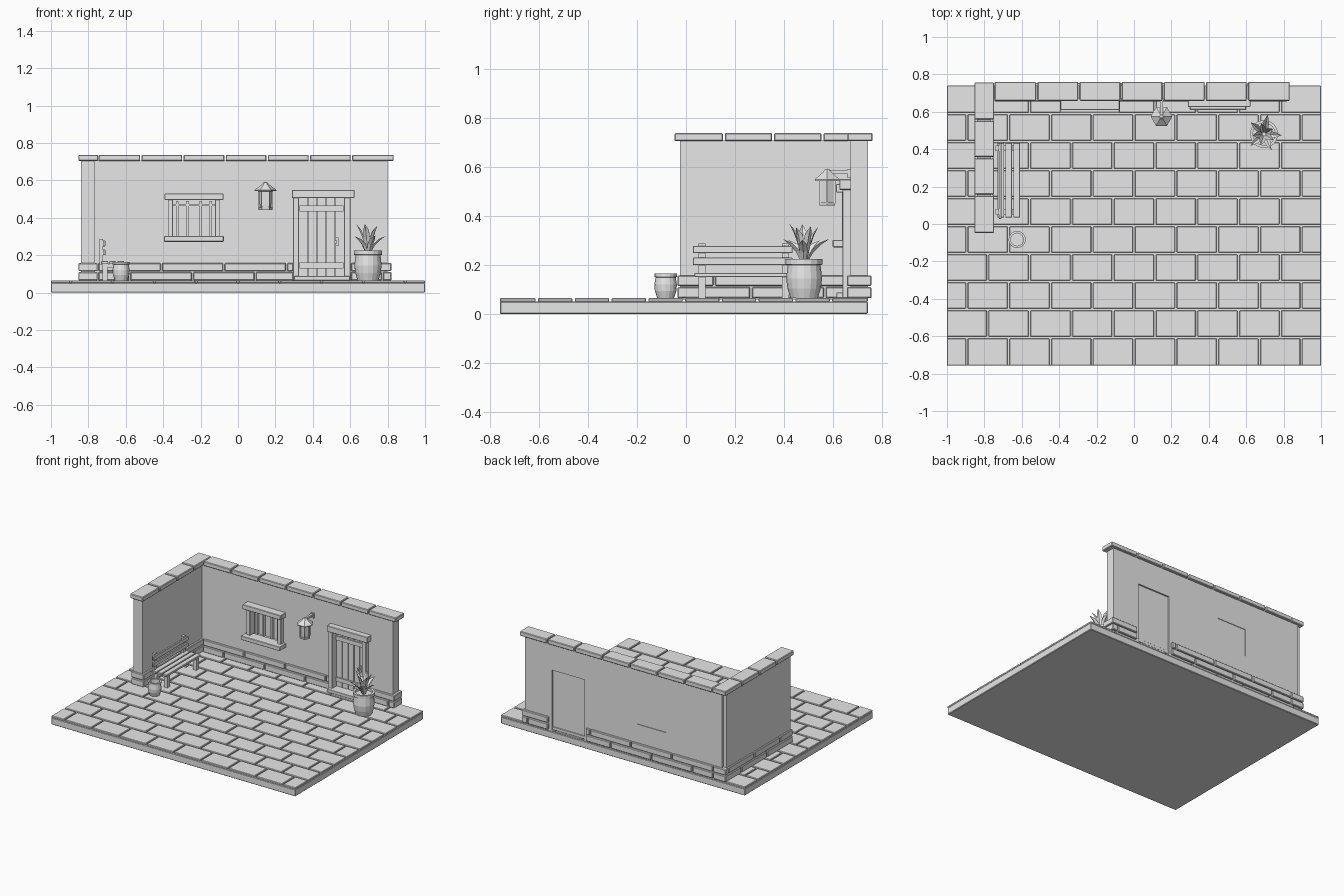
import bpy, bmesh, math, random
from mathutils import Vector, Matrix

if "Cube" in bpy.data.objects:
    bpy.data.objects.remove(bpy.data.objects["Cube"])

random.seed(4)
grey = bpy.data.materials.new("plain grey")
grey.diffuse_color = (0.8, 0.8, 0.8, 1)
grey.use_nodes = True
grey.node_tree.nodes["Principled BSDF"].inputs["Base Color"].default_value = grey.diffuse_color


def finish(name, bm, bevel=0.0):
    bmesh.ops.recalc_face_normals(bm, faces=bm.faces)
    me = bpy.data.meshes.new(name)
    bm.to_mesh(me)
    bm.free()
    me.materials.append(grey)
    ob = bpy.data.objects.new(name, me)
    bpy.context.collection.objects.link(ob)
    if bevel:
        m = ob.modifiers.new("bevel", 'BEVEL')
        m.width, m.segments = bevel, 1
    return ob


def boxes(name, items, bevel=0.0):
    """Each item: x0, x1, y0, y1, z0, z1."""
    bm = bmesh.new()
    for x0, x1, y0, y1, z0, z1 in items:
        mat = Matrix.Translation(((x0 + x1) / 2, (y0 + y1) / 2, (z0 + z1) / 2)) @ \
            Matrix.Diagonal((x1 - x0, y1 - y0, z1 - z0, 1))
        bmesh.ops.create_cube(bm, size=1, matrix=mat)
    return finish(name, bm, bevel)


def lathe(name, profile, centre, n=16):
    """Spin (radius, height) points; a zero radius closes to a point."""
    bm = bmesh.new()
    rings = []
    for r, z in profile:
        k = n if r > 0 else 1
        rings.append([bm.verts.new((centre[0] + r * math.cos(2 * math.pi * i / n),
                                    centre[1] + r * math.sin(2 * math.pi * i / n), z)) for i in range(k)])
    for a, b in zip(rings, rings[1:]):
        for i in range(n):
            j = (i + 1) % n
            quad = [a[i % len(a)], a[j % len(a)], b[j % len(b)], b[i % len(b)]]
            bm.faces.new(list(dict.fromkeys(quad)))
    return finish(name, bm)


def spans(a, b, pitch, shift=0.0, gap=0.008):
    """Cut a..b into pieces of one pitch, with joints between."""
    cuts = [a]
    t = a + (shift or pitch)
    while t < b - 0.03:
        cuts.append(t)
        t += pitch
    cuts.append(b)
    return [(p + (gap / 2 if p > a else 0), q - (gap / 2 if q < b else 0)) for p, q in zip(cuts, cuts[1:])]


# Floor slab and paving in running bond
G = 0.065
boxes("floor_slab", [(-1, 1, -0.757, 0.74, 0, 0.052)], 0.004)
tiles = []
for row, (y0, y1) in enumerate(spans(-0.757, 0.74, 0.1497, gap=0.01)):
    for x0, x1 in spans(-1, 1, 0.2235, 0.106 if row % 2 == 0 else 0.2178, 0.01):
        tiles.append((x0, x1, y0, y1, 0.05, G))
boxes("paving_tiles", tiles, 0.003)

# Walls with door and window openings
back_wall = boxes("back_wall", [(-0.815, 0.80, 0.67, 0.74, 0.06, 0.706)])
cutter = boxes("opening_cutter", [(0.315, 0.58, 0.6, 0.8, 0.02, 0.508),
                                  (-0.355, -0.115, 0.6, 0.8, 0.295, 0.50)])
cutter.hide_render = True
cutter.display_type = 'WIRE'
cut = back_wall.modifiers.new("openings", 'BOOLEAN')
cut.operation, cut.object = 'DIFFERENCE', cutter
boxes("side_wall", [(-0.84, -0.765, -0.025, 0.725, 0.06, 0.706)])

# Plinth: two staggered courses of stone
stones = []
for c, (z0, z1) in enumerate([(G, 0.110), (0.115, 0.158)]):
    for a, b in [(-0.745, 0.295), (0.605, 0.82)]:
        stones += [(p, q, 0.655, 0.755, z0, z1) for p, q in spans(a, b, 0.335, 0.167 * (1 - c))]
    stones += [(-0.853, -0.75, p, q, z0, z1) for p, q in spans(-0.035, 0.755, 0.3, 0.15 * c)]
boxes("plinth_stones", stones, 0.004)

# Coping stones
caps = [(p, q, 0.658, 0.76, 0.704, 0.737) for p, q in spans(-0.745, 0.832, 0.2253)]
caps += [(-0.853, -0.748, p, q, 0.704, 0.737) for p, q in spans(-0.047, 0.757, 0.201)]
boxes("coping_stones", caps, 0.004)

# Window
boxes("window_lintel_and_sill", [(-0.392, -0.078, 0.61, 0.68, 0.495, 0.53),
                                 (-0.396, -0.076, 0.597, 0.68, 0.272, 0.302)], 0.003)
boxes("window_jambs", [(-0.375, -0.347, 0.635, 0.69, 0.30, 0.497),
                       (-0.123, -0.095, 0.635, 0.69, 0.30, 0.497)], 0.002)
boxes("window_pane", [(-0.354, -0.116, 0.70, 0.737, 0.296, 0.499)])
boxes("window_bars", [(x - 0.007, x + 0.007, 0.675, 0.702, 0.30, 0.49)
                      for x in (-0.325, -0.27, -0.20, -0.145)]
      + [(-0.35, -0.12, 0.672, 0.702, 0.462, 0.475)])

# Door
boxes("door_lintel", [(0.288, 0.622, 0.625, 0.68, 0.506, 0.55)], 0.003)
boxes("door_jambs", [(0.294, 0.326, 0.637, 0.69, G, 0.508),
                     (0.568, 0.602, 0.637, 0.69, G, 0.508)], 0.002)
boxes("door_threshold", [(0.30, 0.598, 0.612, 0.735, G, 0.088)], 0.002)
boxes("door_planks", [(p, q, 0.685, 0.715, 0.09, 0.505) for p, q in spans(0.326, 0.568, 0.0484, gap=0.005)])
boxes("door_back_panel", [(0.316, 0.579, 0.71, 0.73, 0.08, 0.507)])
boxes("door_battens", [(0.33, 0.564, 0.674, 0.687, z, z + 0.03) for z in (0.13, 0.435)])
boxes("door_handle", [(0.52, 0.537, 0.672, 0.687, 0.25, 0.295), (0.515, 0.528, 0.655, 0.673, 0.262, 0.28)])

# Lantern with bracket
L = (0.147, 0.575)
lathe("lantern_roof", [(0, 0.54), (0.058, 0.543), (0.058, 0.549), (0.02, 0.578), (0.01, 0.59), (0, 0.592)], L, 6)
lathe("lantern_glass", [(0, 0.452), (0.030, 0.452), (0.033, 0.543), (0, 0.543)], L, 6)
lathe("lantern_base", [(0, 0.442), (0.036, 0.442), (0.038, 0.455), (0, 0.455)], L, 6)
posts = []
for i in range(6):
    px, py = L[0] + 0.035 * math.cos(i * math.pi / 3), L[1] + 0.035 * math.sin(i * math.pi / 3)
    posts.append((px - 0.004, px + 0.004, py - 0.004, py + 0.004, 0.45, 0.544))
boxes("lantern_posts", posts)
boxes("lantern_bracket", [(0.139, 0.155, 0.575, 0.665, 0.572, 0.586),
                          (0.135, 0.159, 0.658, 0.672, 0.555, 0.59)])

# Bench
boxes("bench_seat", [(x, x + 0.036, 0.035, 0.433, 0.152, 0.168) for x in (-0.73, -0.688, -0.645)], 0.002)
ends = [(0.05, 0.08), (0.39, 0.42)]
boxes("bench_legs", [(x, x + 0.026, a, b, G, 0.153) for a, b in ends for x in (-0.725, -0.64)])
boxes("bench_rails", [(-0.725, -0.614, a, b, 0.135, 0.153) for a, b in ends])
boxes("bench_back_posts", [(-0.74, -0.722, a, b, 0.15, 0.288) for a, b in ends])
boxes("bench_back_slats", [(-0.723, -0.709, 0.028, 0.433, z, z + 0.03) for z in (0.20, 0.248)], 0.002)

# Pots
lathe("small_pot", [(0, G), (0.034, G), (0.044, 0.095), (0.046, 0.12), (0.041, 0.15), (0.046, 0.152),
                    (0.046, 0.165), (0.034, 0.165), (0.034, 0.11), (0, 0.11)], (-0.625, -0.083))
P = (0.695, 0.481)
lathe("large_pot", [(0, G), (0.056, G), (0.068, 0.105), (0.073, 0.145), (0.067, 0.2), (0.075, 0.203),
                    (0.075, 0.225), (0.06, 0.225), (0.06, 0.207), (0, 0.207)], P)

# Folded, pointed plant leaves arching out of the large pot
bm = bmesh.new()
for i in range(10):
    ang = i * 2 * math.pi / 10 + random.uniform(-0.15, 0.15)
    reach, rise = ((0.092, 0.105), (0.05, 0.165))[i % 2]
    reach *= random.uniform(0.9, 1.08)
    rise *= random.uniform(0.88, 1.0)
    out = Vector((math.cos(ang), math.sin(ang), 0))
    side = Vector((-out.y, out.x, 0))
    prev = None
    for t, w in ((0, 0.007), (0.4, 0.017), (0.7, 0.015), (1, 0)):
        mid = Vector((P[0], P[1], 0.205)) + out * (0.01 + reach * t ** 1.3) \
            + Vector((0, 0, rise * (1.3 * t - 0.3 * t * t)))
        lift = Vector((0, 0, w * 0.5)) - out * w * 0.3
        row = [bm.verts.new(mid + side * w + lift), bm.verts.new(mid),
               bm.verts.new(mid - side * w + lift)] if w else [bm.verts.new(mid)] * 3
        if prev:
            for k in (0, 1):
                bm.faces.new(list(dict.fromkeys([prev[k], prev[k + 1], row[k + 1], row[k]])))
        prev = row
finish("plant_leaves", bm)
